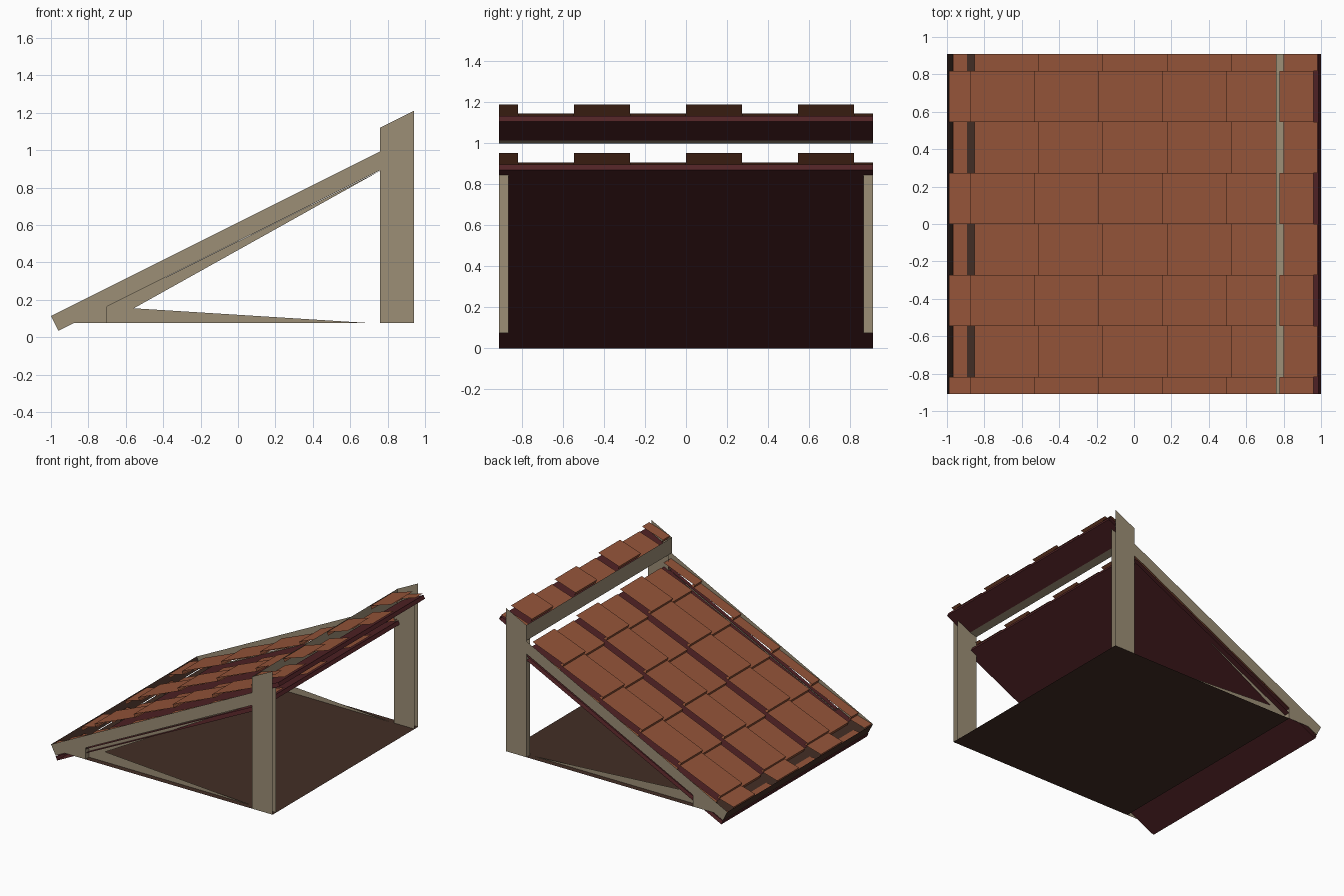
import bpy
from mathutils import Vector

cube = bpy.data.objects.get("Cube")
if cube:
    bpy.data.objects.remove(cube, do_unlink=True)


def linear(c):
    return c / 12.92 if c <= 0.04045 else ((c + 0.055) / 1.055) ** 2.4


def material(name, code):
    rgb = [linear(int(code[i:i + 2], 16) / 255) for i in (0, 2, 4)]
    mat = bpy.data.materials.new(name)
    mat.use_nodes = True
    mat.diffuse_color = (*rgb, 1)
    mat.node_tree.nodes["Principled BSDF"].inputs["Base Color"].default_value = (*rgb, 1)
    return mat


CLAY = material("terracotta", "945439")
TIMBER = material("pale timber", "9C8E76")
LINING = material("dark maroon lining", "502225")
BOARD = material("dark brown board", "432E25")


def build(name, verts, faces, mat):
    mesh = bpy.data.meshes.new(name)
    mesh.from_pydata([tuple(v) for v in verts], [], faces)
    mesh.materials.append(mat)
    obj = bpy.data.objects.new(name, mesh)
    bpy.context.collection.objects.link(obj)
    return obj


def sweep(name, paths, mat):
    """Carry open (x, z) paths across y; paths is a list of (points, y0, y1)."""
    verts, faces = [], []
    for points, y0, y1 in paths:
        for p, q in zip(points, points[1:]):
            b = len(verts)
            verts += [(p[0], y0, p[1]), (q[0], y0, q[1]), (q[0], y1, q[1]), (p[0], y1, p[1])]
            faces.append((b, b + 1, b + 2, b + 3))
    return build(name, verts, faces, mat)


def gable(name, points, y, mat):
    """Mirror one flat (x, z) outline to both gable ends."""
    n = len(points)
    verts = [(x, s * y, z) for s in (-1, 1) for x, z in points]
    return build(name, verts, [tuple(range(n)), tuple(reversed(range(n, 2 * n)))], mat)


HALF = 0.91      # half the depth of the roof
INNER = 0.865    # inner face of the end frames
BASE = 0.075     # floor level
ALONG = Vector((0.8965, 0.443))
ACROSS = Vector((-0.443, 0.8965))
THICK = 0.03     # lining thickness
LOW, HIGH = 0.0, 0.05

# Tile columns alternate between a low and a raised layer
edges = [-HALF] + [0.273 * i for i in range(-3, 4)] + [HALF]
columns = [(a, b, HIGH if i % 2 == 0 else LOW)
           for i, (a, b) in enumerate(zip(edges, edges[1:]))]


def slope_point(origin, s, n):
    return Vector(origin) + ALONG * s + ACROSS * n


def roof(name, origin, length, courses):
    at = lambda s, n: slope_point(origin, s, n)
    # Lining slab, open at the gable ends
    ring = [at(0, 0), at(length, 0), at(length, -THICK), at(0, -THICK), at(0, 0)]
    sweep(name + "_lining", [(ring, -HALF, HALF)], LINING)
    # Tiles tilt so each lower lip lies over the course below
    tiles = []
    for y0, y1, lift in columns:
        for start, end in courses(lift):
            path = [at(start, lift + 0.012), at(start, lift + 0.04),
                    at(min(end, length), lift + 0.012)]
            tiles.append((path, y0, y1))
    sweep(name + "_tiles", tiles, CLAY)


def main_courses(lift):
    starter = [(0.012, 0.16 if lift else 0.08)]
    return starter + [(0.14 + 0.382 * k, 0.55 + 0.382 * k) for k in range(5)]


EAVE = (-0.96, 0.027)
roof("main_roof", EAVE, 1.96, main_courses)
roof("ridge_roof", (0.799, 1.039), 0.21, lambda lift: [(0.02, 0.21)])

# Eave boards: filler under the first course, and the end board
sweep("eave_filler", [([slope_point(EAVE, 0.03, 0.008), slope_point(EAVE, 0.16, 0.008)],
                       -HALF, HALF)], BOARD)
sweep("eave_board", [([(-0.96, 0.035), (-1.0, 0.113)], -HALF, HALF)], BOARD)

# Floor
sweep("floor", [([(-0.7, BASE), (0.94, BASE)], -HALF, HALF)], BOARD)

# End frames: rafters with eave blocks, posts, tapered struts and sills
gable("rafter", [(-1, 0.113), (-0.96, 0.035), (-0.88, BASE), (-0.7, BASE),
                 (-0.7, 0.165), (0.76, 0.893), (0.76, 0.993)], HALF, TIMBER)
gable("post_outer", [(0.76, BASE), (0.94, BASE), (0.94, 1.21), (0.76, 1.12)], HALF, TIMBER)
gable("post_inner", [(0.94, BASE), (0.76, BASE), (0.76, 1.0), (0.94, 1.07)], INNER, TIMBER)
gable("tapered_strut", [(-0.7, BASE), (0.76, 0.89), (-0.7, 0.165)], INNER, TIMBER)
gable("tapered_sill", [(-0.7, BASE), (0.72, BASE), (-0.56, 0.155), (-0.7, 0.164)],
      INNER, TIMBER)

# Narrow returns joining the inner and outer frame faces
returns = []
for y0, y1 in ((-HALF, -INNER), (INNER, HALF)):
    returns.append(([(0.76, BASE), (0.76, 0.89)], y0, y1))
    returns.append(([(-0.7, 0.165), (-0.7, BASE)], y0, y1))
sweep("frame_returns", returns, TIMBER)

# Ridge beam between the posts
sweep("ridge_beam", [([(0.82, 1.013), (0.76, 0.998), (0.76, 1.12)], -HALF, HALF)], TIMBER)
